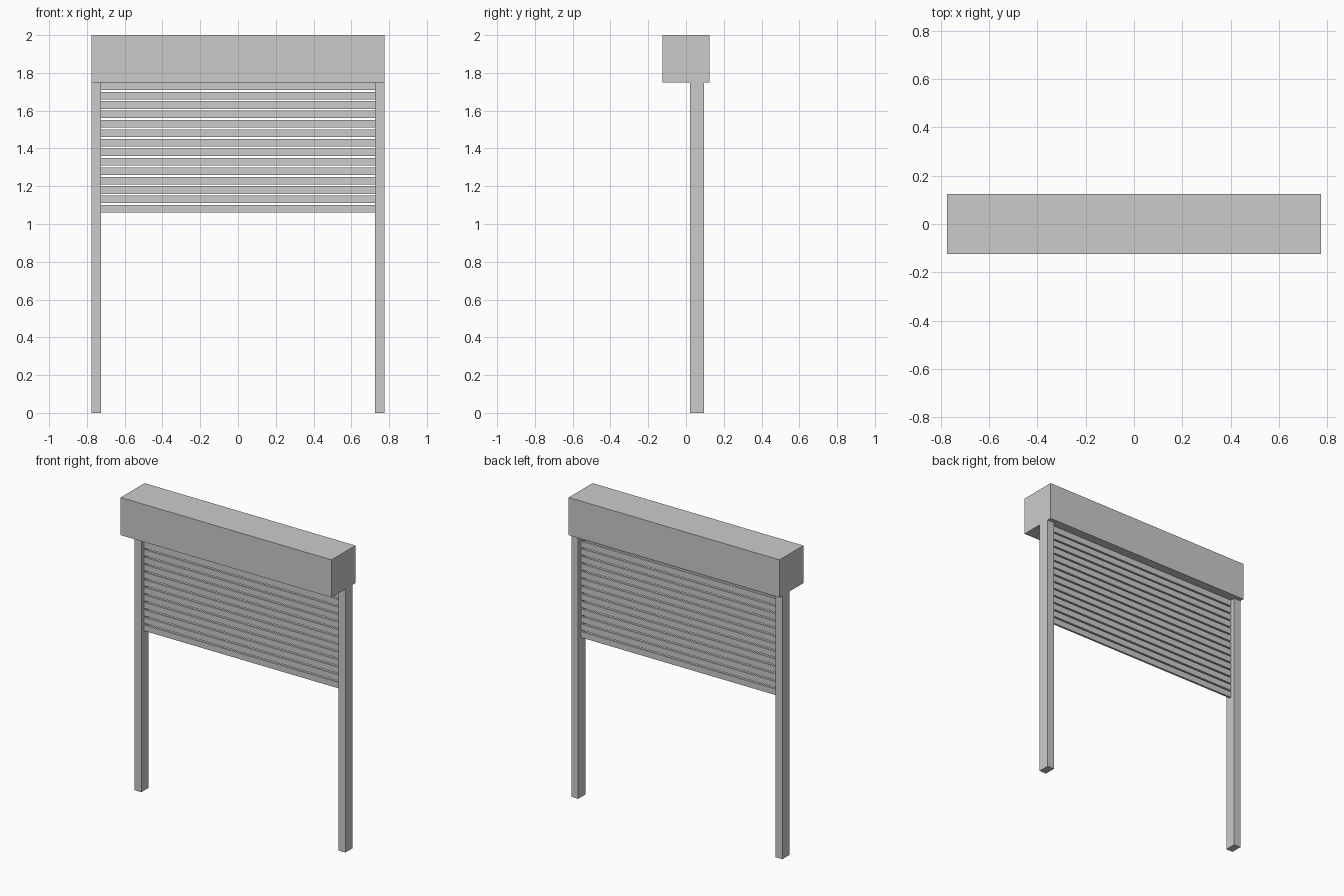
import bpy

if "Cube" in bpy.data.objects:
    bpy.data.objects.remove(bpy.data.objects["Cube"])


def box(name, x, y, z):
    """Axis-aligned box from (min, max) ranges."""
    bpy.ops.mesh.primitive_cube_add(size=1, location=[(a + b) / 2 for a, b in (x, y, z)])
    ob = bpy.context.object
    ob.name = name
    ob.scale = [b - a for a, b in (x, y, z)]
    bpy.ops.object.transform_apply(location=False, rotation=False, scale=True)
    return ob


HALF_W, RAIL_W = 0.775, 0.05
INNER = HALF_W - RAIL_W
BOX_BOTTOM = 1.75

# Housing for the rolled shutter
box("shutter_housing", (-HALF_W, HALF_W), (-0.125, 0.125), (BOX_BOTTOM, 2.0))

# Side guide rails
for side, x in (("left", (-HALF_W, -INNER)), ("right", (INNER, HALF_W))):
    box(f"{side}_guide_rail", x, (0.02, 0.096), (0, BOX_BOTTOM))

# Curtain of separate slats with narrow see-through gaps
slat = box("slats", (-INNER, INNER), (0.051, 0.065), (1.06, 1.10))
stack = slat.modifiers.new("stack", 'ARRAY')
stack.count = 14
stack.use_relative_offset = False
stack.use_constant_offset = True
stack.constant_offset_displace = (0, 0, 0.05)
